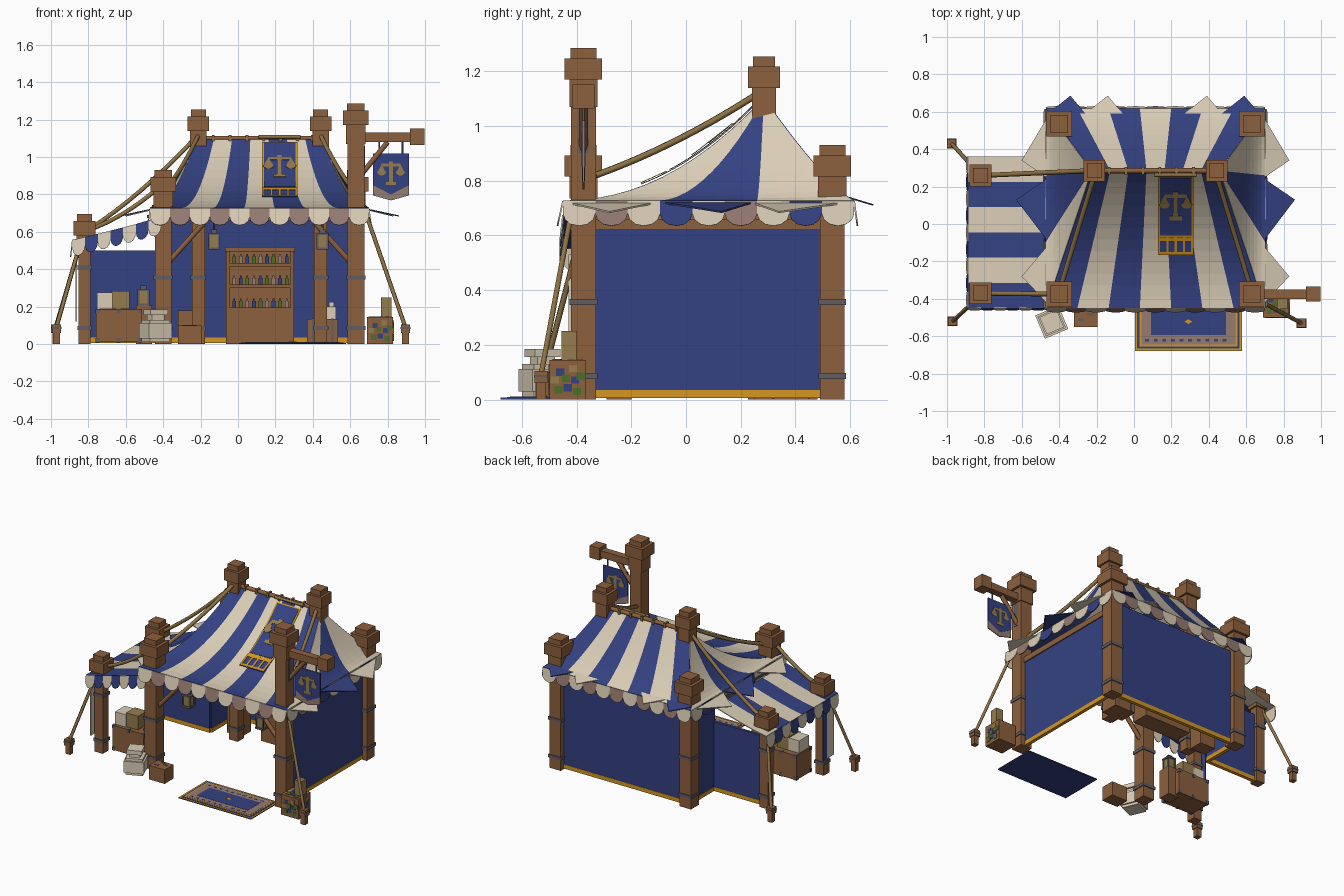
import bpy, bmesh, math
from mathutils import Vector, Matrix

if "Cube" in bpy.data.objects:
    bpy.data.objects.remove(bpy.data.objects["Cube"])

COL = dict(wood=(.265, .115, .047), navy=(.034, .053, .22), cream=(.7, .61, .47), gold=(.66, .31, .015),
           rope=(.27, .17, .06), metal=(.12, .11, .125), taupe=(.3, .2, .165), green=(.07, .16, .02),
           tan=(.3, .2, .075))
MAT = {}
for k, c in COL.items():
    MAT[k] = bpy.data.materials.new(k)
    MAT[k].diffuse_color = (*c, 1)


def finish(name, bm, mats, thick=0):
    me = bpy.data.meshes.new(name)
    bm.to_mesh(me)
    bm.free()
    for m in mats:
        me.materials.append(MAT[m])
    ob = bpy.data.objects.new(name, me)
    bpy.context.collection.objects.link(ob)
    if thick:
        s = ob.modifiers.new("thickness", 'SOLIDIFY')
        s.thickness, s.offset = thick, 0
    return ob


def boxes(name, mat, items, rot=0):
    """Each item: x0, x1, y0, y1, z0, z1; optional turn about the first box's centre."""
    bm = bmesh.new()
    for x0, x1, y0, y1, z0, z1 in items:
        bmesh.ops.create_cube(bm, size=1, matrix=Matrix.Translation(((x0+x1)/2, (y0+y1)/2, (z0+z1)/2))
                              @ Matrix.Diagonal((x1-x0, y1-y0, z1-z0, 1)))
    if rot:
        a = items[0]
        bmesh.ops.rotate(bm, verts=bm.verts, cent=((a[0]+a[1])/2, (a[2]+a[3])/2, 0),
                         matrix=Matrix.Rotation(rot, 3, 'Z'))
    return finish(name, bm, [mat])


def col(x, y, w, z0, z1):
    return (x-w/2, x+w/2, y-w/2, y+w/2, z0, z1)


def bar(name, mat, a, b, r, sag=0, seg=8):
    """Rope or timber between two points."""
    cu = bpy.data.curves.new(name, 'CURVE')
    cu.dimensions, cu.bevel_depth, cu.bevel_resolution, cu.use_fill_caps = '3D', r, 1, True
    n = seg if sag else 1
    sp = cu.splines.new('POLY')
    sp.points.add(n)
    for i in range(n+1):
        p = Vector(a).lerp(Vector(b), i/n)
        p.z -= sag*4*(i/n)*(1-i/n)
        sp.points[i].co = (*p, 1)
    cu.materials.append(MAT[mat])
    bpy.context.collection.objects.link(bpy.data.objects.new(name, cu))


def sheet(name, e0, e1, r0, r1, cols, p0=1, p1=None, nv=12, per=4):
    """Striped cloth from an eave edge e0-e1 up to a ridge edge r0-r1, sagging by a power."""
    bm = bmesh.new()
    e0, e1, r0, r1 = map(Vector, (e0, e1, r0, r1))
    p1 = p1 or p0
    n = len(cols)*per
    def pt(i, j):
        u, t = i/n, j/nv
        e, r = e0.lerp(e1, u), r0.lerp(r1, u)
        p = e.lerp(r, t)
        p.z = e.z+(r.z-e.z)*t**(p0+(p1-p0)*u)
        return bm.verts.new(p)
    g = [[pt(i, j) for j in range(nv+1)] for i in range(n+1)]
    names = list(dict.fromkeys(cols))
    for i in range(n):
        for j in range(nv):
            f = bm.faces.new((g[i][j], g[i+1][j], g[i+1][j+1], g[i][j+1]))
            f.material_index = names.index(cols[i//per])
    bmesh.ops.remove_doubles(bm, verts=bm.verts, dist=1e-5)
    return finish(name, bm, names, .006)


def polys(name, mat, shapes, fn, thick=.003):
    """Flat plates from 2D outlines mapped into space by fn."""
    bm = bmesh.new()
    for s in shapes:
        bm.faces.new([bm.verts.new(fn(*p)) for p in s])
    return finish(name, bm, [mat], thick)


def rect(x0, x1, y0, y1):
    return [(x0, y0), (x1, y0), (x1, y1), (x0, y1)]


def scallops(name, a, b, n, cols, out, drop=.09):
    bm = bmesh.new()
    a, b, out = Vector(a), Vector(b), Vector(out)
    names = list(dict.fromkeys(cols))
    for i in range(n):
        pts = [(0, 0)]+[(.5-.5*math.cos(k*math.pi/6), .5+.5*math.sin(k*math.pi/6)) for k in range(7)]+[(1, 0)]
        f = bm.faces.new([bm.verts.new(a.lerp(b, (i+u)/n)+out*d-Vector((0, 0, drop*d))) for u, d in pts])
        f.material_index = names.index(cols[i % len(cols)])
    finish(name, bm, names, .006)


def scales(cx, cy, s):
    """Outlines of a balance emblem."""
    out = [rect(cx-.09*s, cx+.09*s, cy-.5*s, cy+.4*s), rect(cx-.4*s, cx+.4*s, cy+.2*s, cy+.32*s),
           rect(cx-.22*s, cx+.22*s, cy-.6*s, cy-.46*s)]
    for d in (-.4, .4):
        out.append([(cx+(d+.2*math.cos(k*math.pi/5))*s, cy-(.02+.17*math.sin(k*math.pi/5))*s) for k in range(6)])
        out.append([(cx+(d-.16)*s, cy-.02*s), (cx+(d+.16)*s, cy-.02*s), (cx+d*s, cy+.3*s)])
    return out


# Posts with stepped caps and metal bands
L, R, F, B, RY = -.40, .63, -.375, .535, .285
for name, x, y, h, w, low, bz in (
        ("front_left_post", L, F, .93, .09, .08, .345), ("back_left_post", L, B, .93, .09, .08, .345),
        ("back_right_post", R, B, .93, .09, .08, .345), ("sign_post", R, F, 1.285, .09, .1, .345),
        ("left_ridge_post", -.212, RY, 1.255, .07, .12, .345), ("right_ridge_post", .442, RY, 1.255, .07, .12, .345),
        ("annex_front_post", -.82, -.37, .695, .065, .03, .4), ("annex_back_post", -.82, .26, .695, .065, .03, .4)):
    k = 1 if w > .08 else .85
    boxes(name, "wood", [col(x, y, w, 0, h-.1), col(x, y, .103*k, h-.115-low, h-.11),
                         col(x, y, .137*k, h-.115, h-.037), col(x, y, .095*k, h-.037, h)])
    boxes(name+"_bands", "metal", [col(x, y, w+.012, z, z+.022) for z in (.075, bz)])
boxes("sign_post_plate", "metal", [(R+.044, R+.048, F-.018, F+.018, .9, 1.06)])

# Walls with gold hems
def wall(name, x0, x1, y0, y1, top):
    boxes(name, "navy", [(x0, x1, y0, y1, .035, top)])
    boxes(name+"_hem", "gold", [(x0-.002, x1+.002, y0-.002, y1+.002, .006, .035)])
wall("back_wall", L, R, B-.01, B+.01, .69)
wall("right_wall", R-.01, R+.01, F+.04, B, .62)
wall("left_wall", L-.01, L+.01, .26, B, .69)
wall("annex_wall", -.82, L, .25, .27, .5)
boxes("eave_beams", "wood", [(L, R, F-.02, F+.02, .66, .7), (L-.02, L+.02, F, B, .66, .7),
                             (R-.018, R+.018, F, B, .62, .66)])
for i, (x, d) in enumerate(((L, 1), (R, -1))):
    bar(f"brace_{i}", "wood", (x+.03*d, F, .44), (x+.22*d, F, .65), .016)

# Main roof
NC = ["navy", "cream"]*3+["navy"]
X0, X1, Y0, Y1, EZ, RZ = -.47, .70, -.45, .615, .725, 1.1
A, D = (-.225, RY, RZ), (.455, RY, RZ)
P, Q = 2.1, 1.25
sheet("front_roof", (X0, Y0, EZ), (X1, Y0, EZ), A, D, NC, P)
sheet("back_roof", (X0, Y1, EZ), (X1, Y1, EZ), A, D, NC, Q)
side = ["cream"]*4+["navy"]*4+["cream"]*4
sheet("right_roof", (X1, Y0, EZ), (X1, Y1, EZ), D, D, side, P, Q, 12, 1)
sheet("left_roof", (X0, Y0, EZ), (X0, Y1, EZ), A, A, side, P, Q, 12, 1)
bar("ridge_pole", "wood", (-.24, RY, RZ), (.47, RY, RZ), .015)
boxes("ridge_lashings", "rope", [(x, x+.015, RY-.02, RY+.02, RZ-.015, RZ+.018)
                                 for x in (-.14, -.05, .04, .13, .22, .31, .39)])

# Scalloped trim round the eaves
VC = ["cream", "taupe", "cream", "navy"]
scallops("front_trim", (X0, Y0, EZ), (X1, Y0, EZ), 11, ["cream", "taupe"], (0, -.02, 0))
scallops("back_trim", (X0, Y1, EZ), (X1, Y1, EZ), 11, ["cream", "taupe"], (0, .012, 0))
scallops("right_trim", (X1, Y0, EZ), (X1, Y1, EZ), 9, VC, (.012, 0, 0))
scallops("left_trim", (X0, Y0, EZ), (X0, Y1, EZ), 9, VC, (-.012, 0, 0))

# Loose cloth flaps spread out past the eaves
for sx, ex, tag in ((1, X1, "right"), (-1, X0, "left")):
    for i, (c, y, tip, w, out) in enumerate((("navy", .07, .13, .19, .16), ("cream", .42, .34, .19, .13),
                                            ("cream", -.27, -.28, .18, .13))):
        polys(f"{tag}_flap_{i}", c, [[(ex-sx*.03, y-w), (ex+sx*out, tip), (ex-sx*.03, y+w)]],
              lambda a, b, e=ex, o=out: (a, b, .735-.05*max(0, abs(a-e)/o)), .006)
for i, (c, x) in enumerate((("navy", -.36), ("cream", -.16), ("cream", .37), ("navy", .57))):
    polys(f"back_flap_{i}", c, [[(x-.1, .59), (x+.1, .59), (x+.02, .685)]],
          lambda a, b: (a, b, .74-.3*(b-.59)), .006)

# Side awning with its trim and curtain
AX = -.885
sheet("awning", (AX, -.45, .555), (AX, .36, .555), (-.41, -.45, .68), (-.41, .36, .68),
      ["navy", "cream"]*3, 1.2, 1.2, 6, 1)
scallops("awning_front_trim", (AX, -.45, .555), (-.41, -.45, .675), 7, ["cream", "navy"], (0, -.01, 0))
scallops("awning_side_trim", (AX, -.45, .555), (AX, .36, .555), 9, ["cream", "navy"], (-.01, 0, 0))
boxes("awning_beam", "wood", [(-.84, -.80, -.37, .26, .5, .535)])
boxes("awning_rod", "metal", [(-.486, -.476, -.25, .38, .675, .69)])
boxes("curtain", "cream", [(-.868, -.862, -.43, -.35, .12, .53)])
boxes("curtain_stripe", "navy", [(-.868, -.862, -.35, -.31, .12, .53)])

# Ropes, guy lines and stakes
bar("rope_ridge_left", "rope", (-.39, -.33, .82), (-.215, .25, 1.11), .013, .02)
bar("rope_ridge_right", "rope", (.62, -.33, .82), (.445, .25, 1.11), .013, .02)
bar("rope_annex_front", "rope", (-.8, -.37, .61), (-.42, F, .84), .013, .025)
bar("rope_annex_back", "rope", (-.8, .26, .61), (-.23, RY, 1.1), .013, .03)
for i, (p, x, y) in enumerate((((-.84, .28, .55), -.975, .43), ((-.84, -.4, .55), -.97, -.52),
                               ((.69, -.42, .68), .895, -.53))):
    bar(f"guy_line_{i}", "rope", p, (x, y, .09), .011)
    boxes(f"stake_{i}", "wood", [col(x, y, .036, 0, .07), col(x, y, .048, .06, .105)])
    boxes(f"stake_band_{i}", "metal", [col(x, y, .052, .08, .09)])

# Hanging sign on its arm
boxes("sign_arm", "wood", [(R, .94, F-.025, F+.025, 1.08, 1.13), (.92, .997, F-.04, F+.04, 1.065, 1.152)])
bar("sign_brace", "wood", (.67, F, .92), (.8, F, 1.08), .016)
for x in (.755, .88):
    bar("sign_hook", "metal", (x, F, 1.08), (x, F, 1.01), .005)
def shield(low, tip):
    return [(.721, 1.02), (.721, low), (.818, tip), (.915, low), (.915, 1.02)]
polys("sign_border", "taupe", [shield(.795, .768)], lambda a, b: (a, F, b), .006)
polys("sign_cloth", "navy", [shield(.85, .8)], lambda a, b: (a, F, b), .01)
polys("sign_emblem", "tan", scales(.818, .925, .125), lambda a, b: (a, F, b), .016)

# Banner lying on the front roof
def on_roof(off):
    return lambda x, y: (x, y, EZ+(RZ-EZ)*max(0, (y-Y0)/(RY-Y0))**P+off)
def strip(x0, x1, y0, y1, n=16):
    return [rect(x0, x1, y0+(y1-y0)*i/n, y0+(y1-y0)*(i+1)/n) for i in range(n)]
polys("banner_border", "gold", strip(.128, .318, -.07, .255), on_roof(.012))
polys("banner_cloth", "navy", strip(.139, .307, -.06, .247), on_roof(.017))
polys("banner_emblem", "tan", scales(.223, .11, .15), on_roof(.023))
polys("banner_hem", "navy", strip(.128, .318, -.165, -.07, 6), on_roof(.012))
fr = [rect(.128+.0445*i, .14+.0445*i, -.165, -.07) for i in range(5)]
polys("banner_fringe", "gold", fr+[rect(.128, .318, -.165, -.15), rect(.128, .318, -.09, -.072)], on_roof(.017))
bar("banner_rod", "rope", (.11, .262, 1.108), (.335, .262, 1.108), .011)

# Rug in nested borders over a dark backing
RX0, RX1, RY0, RY1 = .005, .577, -.678, -.365
boxes("rug_backing", "navy", [(RX0, RX1, RY0, RY1, 0, .006)])
for i, (c, d) in enumerate((("gold", 0), ("navy", .012), ("gold", .024), ("taupe", .034), ("navy", .085))):
    boxes(f"rug_{i}_{c}", c, [(RX0+d, RX1-d, RY0+d, RY1-d, .005, .007+.0012*i)])
boxes("rug_pattern", "navy", [(.06+.046*i, .08+.046*i, y, y+.012, .008, .0115)
                              for i in range(10) for y in (RY0+.05, RY1-.062)])
polys("rug_center", "gold", [[(.27, -.522), (.291, -.535), (.312, -.522), (.291, -.509)]], lambda a, b: (a, b, .0125))

# Shelf cabinet with bottles
boxes("cabinet", "wood", [(-.06, .295, .35, .48, 0, .185), (-.065, -.045, .35, .48, 0, .51), (.28, .3, .35, .48, 0, .51),
                          (-.06, .295, .465, .48, 0, .5), (-.07, .305, .34, .485, .495, .52)]
      + [(-.06, .295, .345, .48, z, z+.018) for z in (.178, .3, .415)])
for k, c in enumerate(("navy", "green", "taupe")):
    it = []
    for r, z in enumerate((.196, .318, .433)):
        for i in range(9):
            if (i+r*2) % 3 == k:
                x = -.02+i*.035
                it += [col(x, .385, .02, z, z+.035), col(x, .385, .009, z+.035, z+.048)]
    boxes(f"bottles_{c}", c, it)

# Lanterns
for i, (x, y, z) in enumerate(((-.128, F, .505), (.452, F, .505), (-.505, -.25, .205))):
    boxes(f"lantern_glow_{i}", "tan", [col(x, y, .05, z+.008, z+.082)])
    boxes(f"lantern_frame_{i}", "metal", [col(x, y, .064, z, z+.012), col(x, y, .064, z+.078, z+.09),
          col(x, y, .03, z+.09, z+.108)] + [col(x+a*.026, y+b*.026, .01, z, z+.08) for a in (-1, 1) for b in (-1, 1)])
    if z > .4:
        bar(f"lantern_hook_{i}", "metal", (x, y, z+.1), (x, y, .67), .005)

# Crates, boxes and goods
boxes("large_crate", "wood", [(-.76, -.515, -.33, -.16, .01, .185)])
boxes("crate_corners", "metal", [col(x, y, .022, z, z+.024) for x in (-.752, -.638, -.523)
                                 for y in (-.322, -.168) for z in (.008, .164)])
boxes("pale_box", "cream", [(-.755, -.67, -.31, -.2, .187, .275)])
boxes("tan_boxes", "tan", [(-.675, -.58, -.3, -.2, .187, .285)])
boxes("lantern_stand", "wood", [(-.545, -.46, -.29, -.2, 0, .205)])
boxes("sack", "cream", [col(-.44, -.525, .115, .012, .13), col(-.44, -.525, .135, .03, .112),
                        col(-.44, -.525, .07, .125, .16), col(-.44, -.525, .1, .155, .185)], .4)
boxes("small_crate", "wood", [(-.32, -.195, -.55, -.45, 0, .1)])
boxes("small_crate_slots", "metal", [(x, x+.03, y, y+.015, .098, .103) for x, y in ((-.3, -.52), (-.25, -.49), (-.28, -.47))])
boxes("back_crate", "wood", [(-.32, -.2, .33, .43, 0, .18)])
boxes("right_crate", "wood", [(.37, .535, .32, .45, 0, .135)])
boxes("right_crate_straps", "metal", [(x, x+.01, .316, .454, .002, .138) for x in (.395, .5)])
boxes("right_jar", "cream", [(.475, .525, .34, .4, .135, .2), (.487, .513, .355, .385, .2, .225)])

# Planter with leaf and petal patches
boxes("planter", "wood", [(.69, .83, -.5, -.365, 0, .145)])
boxes("planter_tall_box", "tan", [(.765, .82, -.455, -.4, .145, .25)])
for c, pts in (("green", ((.25, .25), (.75, .2), (.45, .55), (.85, .6))), ("navy", ((.5, .3), (.7, .5), (.3, .7))),
               ("tan", ((.15, .5), (.65, .8)))):
    boxes("planter_patch_"+c, c, [b for u, v in pts for b in (
        (.677+.14*u, .705+.14*u, -.503, -.49, .14*v-.012, .14*v+.015),
        (.82, .833, -.515+.135*u, -.485+.135*u, .14*v-.012, .14*v+.015),
        (.677+.14*u, .705+.14*u, -.515+.135*v, -.485+.135*v, .14, .148))])

for m in bpy.data.materials:
    if m.users and not m.is_grease_pencil:
        m.use_nodes = True
        m.node_tree.nodes["Principled BSDF"].inputs["Base Color"].default_value = m.diffuse_color
